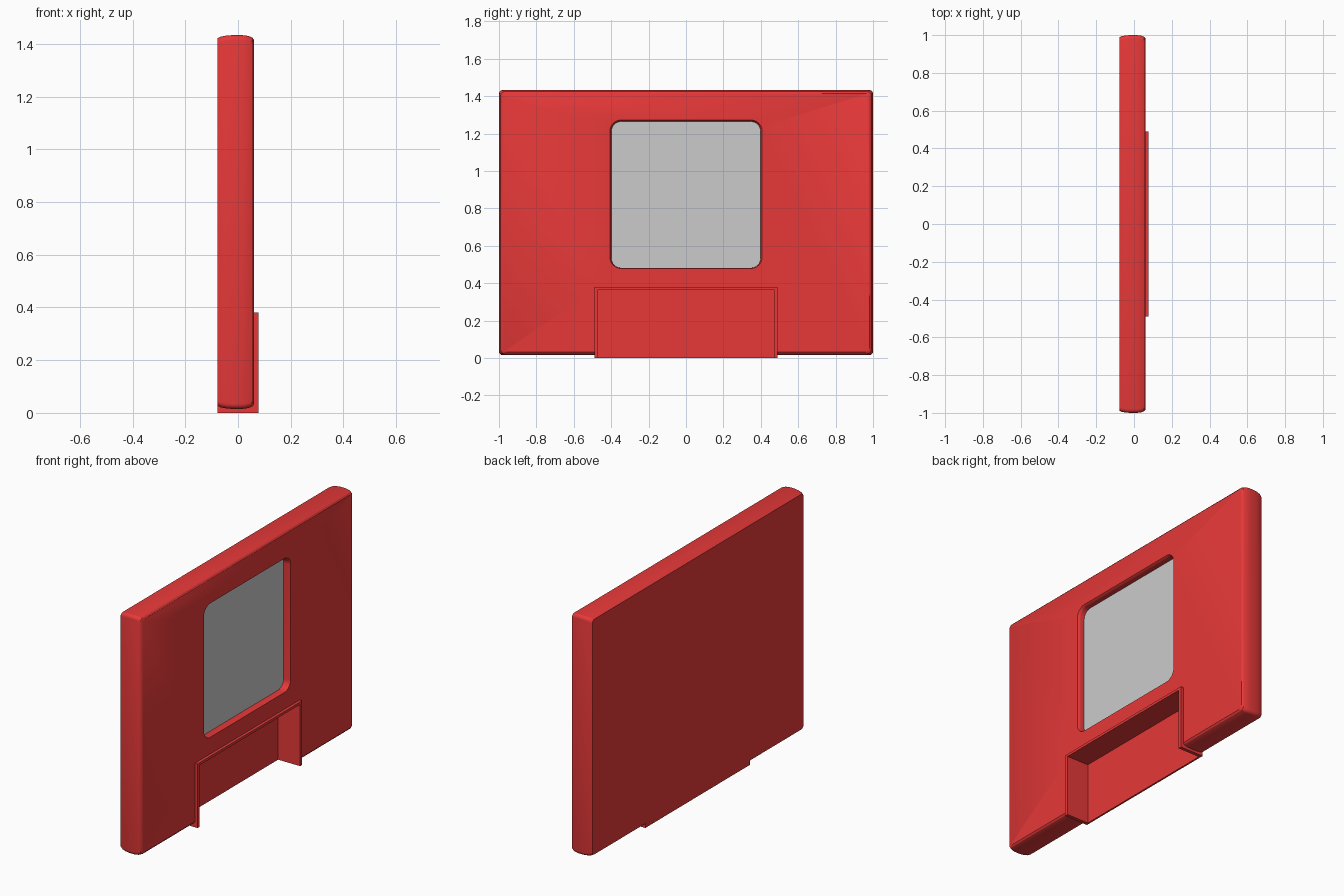
import bpy, bmesh
from math import sin, cos, pi, radians

if "Cube" in bpy.data.objects:
    bpy.data.objects.remove(bpy.data.objects["Cube"])

red = bpy.data.materials.new("red_paint")
red.diffuse_color = (0.8, 0.04, 0.04, 1)
red.use_nodes = True
red.node_tree.nodes["Principled BSDF"].inputs["Base Color"].default_value = red.diffuse_color


def rounded_rect(x, y0, y1, z0, z1, r, seg=4):
    """Rounded rectangle in the plane X = x."""
    pts = []
    corners = [(y1 - r, z1 - r), (y0 + r, z1 - r), (y0 + r, z0 + r), (y1 - r, z0 + r)]
    for i, (cy, cz) in enumerate(corners):
        for k in range(seg + 1):
            a = pi / 2 * (i + k / seg)
            pts.append((x, cy + r * cos(a), cz + r * sin(a)))
    return pts


def loft(name, loops, mat=None, smooth=30):
    """Skin a list of equal-length loops and cap both ends."""
    bm = bmesh.new()
    rings = [[bm.verts.new(p) for p in loop] for loop in loops]
    for a, b in zip(rings, rings[1:]):
        n = len(a)
        for i in range(n):
            bm.faces.new((a[i], a[(i + 1) % n], b[(i + 1) % n], b[i]))
    bm.faces.new(rings[0])
    bm.faces.new(rings[-1])
    bmesh.ops.recalc_face_normals(bm, faces=bm.faces)
    me = bpy.data.meshes.new(name)
    bm.to_mesh(me)
    bm.free()
    ob = bpy.data.objects.new(name, me)
    bpy.context.collection.objects.link(ob)
    if mat:
        me.materials.append(mat)
    shade(ob, smooth)
    return ob


def shade(ob, angle):
    bpy.ops.object.select_all(action='DESELECT')
    ob.select_set(True)
    bpy.context.view_layer.objects.active = ob
    bpy.ops.object.shade_smooth_by_angle(angle=radians(angle))


def cut(ob, cutter):
    mod = ob.modifiers.new("cut", 'BOOLEAN')
    mod.operation = 'DIFFERENCE'
    mod.solver = 'EXACT'
    mod.object = cutter
    bpy.context.view_layer.objects.active = ob
    bpy.ops.object.modifier_apply(modifier=mod.name)
    bpy.data.objects.remove(cutter)


# Slab body: bulging rim, crisp back edge, eased front edge
rim = [(-0.078, 0.012), (-0.065, 0.006), (-0.045, 0.002), (-0.02, 0), (0.015, 0),
       (0.038, 0.003), (0.054, 0.009), (0.061, 0.018)]
body = loft("wall_panel", [rounded_rect(x, -1 + d, 1 - d, 0.015 + d, 1.433 - d, 0.02)
                           for x, d in rim], red)

# Window recess with an eased rim
recess = [(0.005, 0), (0.045, 0), (0.052, 0.002), (0.062, 0.009), (0.1, 0.009)]
cut(body, loft("window_cutter", [rounded_rect(x, -0.398 - d, 0.398 + d, 0.482 - d * 0.4, 1.264 + d, 0.05 + d, 8)
                                 for x, d in recess], red))

# Alcove opening through the lower edge
cut(body, loft("alcove_cutter", [rounded_rect(x, -0.48, 0.48, -0.2, 0.37, 0.001, 1)
                                 for x in (-0.07, 0.2)], red))
shade(body, 30)

# Grey window pane
loft("window_pane", [rounded_rect(x, -0.4, 0.4, 0.48, 1.266, 0.052, 8) for x in (0.0, 0.02)])

# Alcove surround: inverted U, open at the bottom
u_profile = [(-0.49, 0), (-0.49, 0.38), (0.49, 0.38), (0.49, 0),
             (0.47, 0), (0.47, 0.365), (-0.47, 0.365), (-0.47, 0)]
loft("alcove_surround", [[(x, y, z) for y, z in u_profile] for x in (-0.077, 0.078)], red)

# Alcove back plate
loft("alcove_back", [[(x, -0.48, 0), (x, 0.48, 0), (x, 0.48, 0.37), (x, -0.48, 0.37)]
                     for x in (-0.0765, -0.066)], red)
